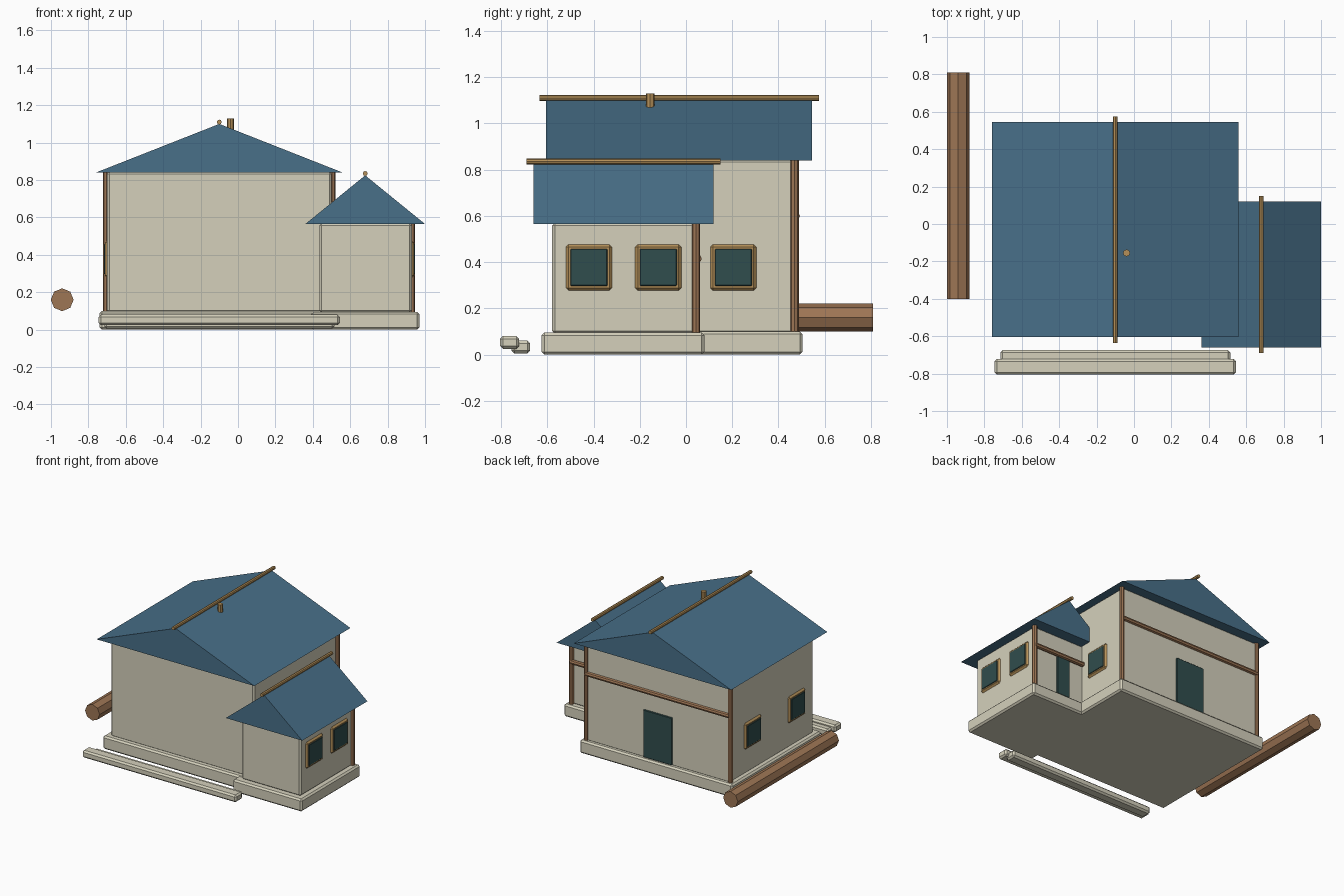
import bpy, bmesh
from mathutils import Vector

cube = bpy.data.objects.get("Cube")
if cube:
    bpy.data.objects.remove(cube, do_unlink=True)


def material(name, rgb):
    m = bpy.data.materials.new(name)
    m.use_nodes = True
    m.diffuse_color = (*rgb, 1)
    m.node_tree.nodes["Principled BSDF"].inputs["Base Color"].default_value = (*rgb, 1)
    return m


PLASTER = material("cream plaster", (0.66, 0.63, 0.50))
ROOF = material("blue roof", (0.065, 0.16, 0.25))
BROWN = material("brown timber", (0.34, 0.18, 0.09))
GOLD = material("golden timber", (0.46, 0.28, 0.10))
GLASS = material("dark green", (0.030, 0.075, 0.075))


def finish(name, bm, mat):
    bmesh.ops.recalc_face_normals(bm, faces=bm.faces)
    mesh = bpy.data.meshes.new(name)
    bm.to_mesh(mesh)
    bm.free()
    mesh.materials.append(mat)
    obj = bpy.data.objects.new(name, mesh)
    bpy.context.collection.objects.link(obj)
    return obj


def box(name, lo, hi, mat, bevel=0.0):
    """Box between two corners, with chamfered edges."""
    lo, hi = Vector(lo), Vector(hi)
    bm = bmesh.new()
    bmesh.ops.create_cube(bm, size=1)
    for v in bm.verts:
        v.co = (lo + hi) / 2 + v.co * (hi - lo)
    if bevel:
        bmesh.ops.bevel(bm, geom=bm.edges[:], offset=bevel, segments=1, affect='EDGES')
    return finish(name, bm, mat)


def pole(name, start, end, radius, mat):
    """Eight-sided pole between two points."""
    start, end = Vector(start), Vector(end)
    axis = end - start
    bm = bmesh.new()
    bmesh.ops.create_cone(bm, cap_ends=True, segments=8, radius1=radius,
                          radius2=radius, depth=axis.length)
    turn = Vector((0, 0, 1)).rotation_difference(axis)
    for v in bm.verts:
        v.co = turn @ v.co + (start + end) / 2
    return finish(name, bm, mat)


def gable_roof(name, cx, half, y0, y1, eave, ridge):
    """Solid triangular roof running along y."""
    bm = bmesh.new()
    profile = [(cx - half, eave), (cx + half, eave), (cx, ridge)]
    face = bm.faces.new([bm.verts.new((x, y0, z)) for x, z in profile])
    ext = bmesh.ops.extrude_face_region(bm, geom=[face])
    moved = [g for g in ext["geom"] if isinstance(g, bmesh.types.BMVert)]
    bmesh.ops.translate(bm, verts=moved, vec=(0, y1 - y0, 0))
    return finish(name, bm, ROOF)


def window(name, wall_x, side, y):
    """Bevelled frame and glass plate on a wall facing +x or -x."""
    z = 0.377
    for part, half, out, mat, bev in (("frame", 0.1, 0.012, GOLD, 0.012),
                                      ("glass", 0.08, 0.017, GLASS, 0.003)):
        xs = sorted((wall_x - side * 0.02, wall_x + side * out))
        box(f"{name}_{part}", (xs[0], y - half, z - half),
            (xs[1], y + half, z + half), mat, bev)


# Main house
box("main_plinth", (-0.74, -0.565, 0), (0.54, 0.505, 0.1), PLASTER, 0.012)
box("main_walls", (-0.70, -0.525, 0.09), (0.50, 0.475, 0.845), PLASTER, 0.012)
gable_roof("main_roof", -0.10, 0.66, -0.605, 0.545, 0.84, 1.10)
pole("main_ridge_pole", (-0.10, -0.635, 1.11), (-0.10, 0.575, 1.11), 0.013, GOLD)
for side in (-1, 1):
    x = -0.10 + side * 0.603
    pole("main_post", (x, 0.47, 0.09), (x, 0.47, 0.845), 0.018, BROWN)
pole("main_back_beam", (-0.70, 0.475, 0.60), (0.50, 0.475, 0.60), 0.018, BROWN)
box("main_door", (-0.22, 0.46, 0.1), (0.02, 0.484, 0.46), GLASS, 0.004)

# Side wing
box("wing_plinth", (0.39, -0.625, 0), (0.97, 0.08, 0.095), PLASTER, 0.012)
box("wing_walls", (0.435, -0.58, 0.09), (0.93, 0.04, 0.57), PLASTER, 0.012)
gable_roof("wing_roof", 0.68, 0.32, -0.66, 0.12, 0.565, 0.825)
pole("wing_ridge_pole", (0.68, -0.69, 0.835), (0.68, 0.15, 0.835), 0.013, GOLD)
pole("wing_post", (0.928, 0.043, 0.09), (0.928, 0.043, 0.57), 0.018, BROWN)
pole("wing_back_beam", (0.48, 0.05, 0.415), (0.93, 0.05, 0.415), 0.018, BROWN)
box("wing_door", (0.62, 0.03, 0.095), (0.73, 0.052, 0.40), GLASS, 0.004)

# Windows
for y in (-0.42, -0.12):
    window("wing_window", 0.93, 1, y)
for y in (-0.32, 0.205):
    window("right_window", -0.70, -1, y)
window("left_window", 0.50, 1, 0.205)

# Chimney stub on the main ridge
pole("chimney", (-0.04, -0.155, 1.07), (-0.04, -0.155, 1.13), 0.019, GOLD)

# Front steps
box("upper_step", (-0.745, -0.805, 0.025), (0.545, -0.722, 0.08), PLASTER, 0.012)
box("lower_step", (-0.715, -0.755, 0.005), (0.515, -0.675, 0.06), PLASTER, 0.012)

# Log lying beside the house
pole("log", (-0.94, -0.40, 0.16), (-0.94, 0.81, 0.16), 0.061, BROWN)
